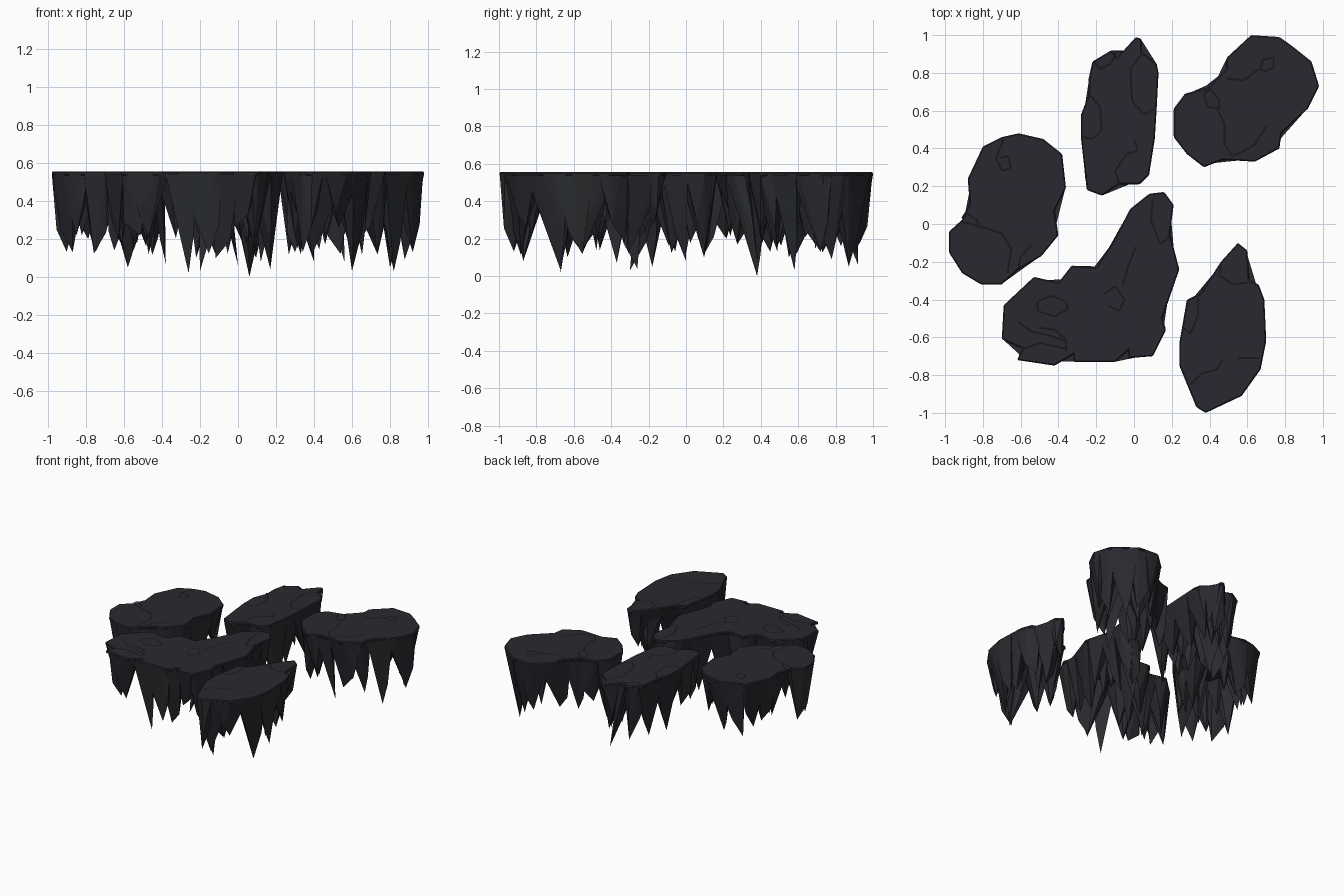
import bpy, bmesh, random, math
from mathutils import Vector

if "Cube" in bpy.data.objects:
    bpy.data.objects.remove(bpy.data.objects["Cube"])

random.seed(5)
TOP = 0.555


def material(name, rgb):
    m = bpy.data.materials.new(name)
    m.diffuse_color = (*rgb, 1)
    m.use_nodes = True
    m.node_tree.nodes["Principled BSDF"].inputs["Base Color"].default_value = m.diffuse_color
    return m


STONE = material("dark stone", (0.022, 0.022, 0.029))
GREY = material("grey stone", (0.024, 0.025, 0.029))
CRACK = material("crack shadow", (0.009, 0.009, 0.011))


def make_object(name, bm, mats):
    bmesh.ops.recalc_face_normals(bm, faces=bm.faces)
    me = bpy.data.meshes.new(name)
    bm.to_mesh(me)
    bm.free()
    for m in mats:
        me.materials.append(m)
    ob = bpy.data.objects.new(name, me)
    bpy.context.collection.objects.link(ob)
    return ob


def walker(pts):
    """Returns perimeter length and a function giving the outline point at a distance."""
    seg = [(pts[i], pts[(i + 1) % len(pts)]) for i in range(len(pts))]
    total = sum((b - a).length for a, b in seg)

    def at(s):
        s %= total
        for a, b in seg:
            d = (b - a).length
            if s <= d:
                return a.lerp(b, s / d)
            s -= d
        return pts[0].copy()
    return total, at


def hull(bm, points, mat):
    vs = [bm.verts.new(p) for p in points]
    n0 = set(bm.faces)
    res = bmesh.ops.convex_hull(bm, input=vs)
    junk = {g for k in ("geom_interior", "geom_unused") for g in res[k]
            if isinstance(g, bmesh.types.BMVert)}
    bmesh.ops.delete(bm, geom=list(junk), context='VERTS')
    for f in bm.faces:
        if f not in n0:
            f.material_index = mat


def inside(p, poly):
    hit = False
    for i in range(len(poly)):
        a, b = poly[i - 1], poly[i]
        if (a.y > p.y) != (b.y > p.y) and p.x < (b.x - a.x) * (p.y - a.y) / (b.y - a.y) + a.x:
            hit = not hit
    return hit


def island(name, outline, long_tips, cracks):
    pts = [Vector(p) for p in outline][::-1]      # counter-clockwise
    # thin cap slab with a chipped edge
    bm = bmesh.new()
    face = bm.faces.new([bm.verts.new((p.x, p.y, TOP)) for p in pts])
    ext = bmesh.ops.extrude_face_region(bm, geom=[face])
    for g in ext["geom"]:
        if isinstance(g, bmesh.types.BMVert):
            g.co.z -= 0.022
    cap = make_object(name + "_cap", bm, [STONE])
    bev = cap.modifiers.new("chipped edge", 'BEVEL')
    bev.width, bev.segments = 0.006, 1

    # large hanging spikes round the rim
    bm = bmesh.new()
    total, at = walker(pts)
    count = round(total / 0.15)
    used = set()
    for i in range(count):
        s = total * (i + random.uniform(-0.15, 0.15)) / count
        w = random.uniform(0.10, 0.13)
        # narrower where the outline bends inward
        for _ in range(6):
            a, b, m = at(s - w), at(s + w), at(s)
            t = (b - a).normalized()
            n = Vector((-t.y, t.x))
            if inside((a + b) / 2 + n * 0.012, pts):
                break
            w *= 0.82
        tip = m + n * random.uniform(0.04, 0.10) + t * random.uniform(-0.06, 0.06)
        tz = random.choice((0.11, 0.14, 0.17, 0.21, 0.27)) + random.uniform(-0.02, 0.02)
        for k, (x, y, z) in enumerate(long_tips):
            if k not in used and (Vector((x, y)) - m).length < 0.14:
                tip, tz = Vector((x, y)), z
                used.add(k)
                break
        depth = random.uniform(0.13, 0.2)
        ring = [a, at(s - w / 2), m, at(s + w / 2), b]
        back = [p for p in (a + n * depth * 0.6 + t * 0.03, m + n * depth,
                            b + n * depth * 0.6 - t * 0.03) if inside(p, pts)]
        P = [(*p, TOP - 0.014) for p in ring] + [(*p, TOP - 0.024) for p in back]
        # one broken shoulder
        q = m.lerp(tip, 0.6) + t * random.choice((-1, 1)) * w * random.uniform(0.35, 0.6)
        P.append((*q, tz + (TOP - tz) * random.uniform(0.2, 0.4)))
        P.append((*tip, tz))
        hull(bm, P, random.choice((0, 0, 1)))

    # a few inner spikes under the slab
    inner = count // 3
    for i in range(inner):
        s = total * (i + 0.5) / inner
        a, b = at(s - 0.1), at(s + 0.1)
        t = (b - a).normalized()
        c = at(s) + Vector((-t.y, t.x)) * random.uniform(0.12, 0.18)
        if not inside(c, pts):
            continue
        P = []
        for k in range(5):
            r, ang = random.uniform(0.07, 0.11), k * math.tau / 5 + i
            p = c + Vector((math.cos(ang), math.sin(ang))) * r
            P.append((*(p if inside(p, pts) else c), TOP - 0.024 - 0.001 * k))
        P.append((c.x, c.y, random.uniform(0.16, 0.32)))
        hull(bm, P, 0)
    make_object(name + "_spikes", bm, [STONE, GREY])

    # cracks in the top, as thin strips
    bm = bmesh.new()
    for line in cracks:
        line = [Vector(p) for p in line]
        for a, b in zip(line, line[1:]):
            d = (b - a).normalized()
            n = Vector((-d.y, d.x)) * 0.005
            bm.faces.new([bm.verts.new((p.x, p.y, TOP + 0.001))
                          for p in (a - n, b - n, b + n, a + n)])
    make_object(name + "_cracks", bm, [CRACK])


island("back_rock",
       [(.01, .99), (.04, .98), (.04, .91), (.12, .85), (.13, .8), (.12, .61), (.11, .45),
        (.08, .26), (.03, .21), (-.08, .21), (-.17, .15), (-.25, .18), (-.28, .45),
        (-.28, .58), (-.24, .68), (-.24, .77), (-.22, .86), (-.12, .92), (-.09, .88)],
       [(.06, .38, 0), (-.22, .55, .1), (0, .92, .06), (.08, .72, .13)],
       [[(.04, .9), (-.02, .82), (-.01, .65), (.05, .58), (.11, .61)],
        [(-.24, .69), (-.18, .62), (-.17, .5), (-.22, .45), (-.27, .46)],
        [(-.21, .86), (-.18, .82), (-.12, .85), (-.1, .9)],
        [(-.08, .22), (-.1, .28), (-.04, .37), (.02, .39), (0, .45)]])

island("back_right_rock",
       [(.62, 1), (.77, .99), (.84, .94), (.94, .86), (.98, .73), (.92, .61), (.78, .48),
        (.77, .40), (.64, .33), (.47, .34), (.37, .30), (.28, .37), (.21, .46), (.21, .61),
        (.27, .69), (.39, .72), (.49, .82), (.49, .88)],
       [(.82, .58, .03), (.8, .87, .05), (.56, .38, .08), (.3, .45, .13), (.92, .72, .13)],
       [[(.4, .72), (.45, .66), (.45, .61), (.39, .62), (.37, .69), (.4, .71)],
        [(.44, .61), (.48, .53), (.48, .42), (.52, .36)],
        [(.49, .77), (.58, .76), (.66, .82), (.7, .81), (.74, .83), (.74, .88), (.68, .87), (.67, .82)],
        [(.52, .36), (.57, .38), (.64, .42), (.7, .52)]])

island("left_rock",
       [(-.61, .48), (-.48, .45), (-.38, .37), (-.36, .19), (-.42, .07), (-.40, -.06),
        (-.49, -.17), (-.61, -.24), (-.70, -.32), (-.81, -.32), (-.91, -.26), (-.98, -.15),
        (-.98, -.04), (-.91, .02), (-.87, .11), (-.88, .24), (-.80, .41), (-.70, .46)],
       [(-.58, -.18, .05), (-.87, -.2, .13), (-.47, 0, .12), (-.75, .38, .13)],
       [[(-.69, .45), (-.73, .35), (-.7, .28), (-.65, .3), (-.67, .36), (-.71, .35)],
        [(-.91, .01), (-.86, 0), (-.79, -.02), (-.7, -.05), (-.65, -.13), (-.67, -.26)],
        [(-.91, .03), (-.89, .06), (-.83, .02), (-.82, -.02)],
        [(-.61, -.23), (-.6, -.17), (-.54, -.11)]])

island("front_rock",
       [(.08, .16), (.16, .17), (.21, .10), (.19, -.05), (.24, -.24), (.15, -.50), (.17, -.56),
        (.10, -.70), (-.03, -.71), (-.03, -.67), (-.10, -.73), (-.32, -.73), (-.32, -.69),
        (-.42, -.75), (-.62, -.72), (-.59, -.66), (-.70, -.61), (-.69, -.43), (-.53, -.28),
        (-.40, -.31), (-.33, -.22), (-.20, -.23), (-.12, -.11), (-.02, .08)],
       [(-.26, -.67, .02), (.17, -.26, .04), (-.38, -.37, .07), (.12, 0, .08), (-.2, -.3, .03)],
       [[(.1, .13), (.09, .02), (.14, -.11), (.19, -.06)],
        [(-.51, -.41), (-.44, -.38), (-.36, -.41), (-.35, -.45), (-.42, -.49), (-.51, -.46), (-.51, -.41)],
        [(-.61, -.52), (-.54, -.57), (-.45, -.59), (-.36, -.62), (-.36, -.67)],
        [(-.5, -.55), (-.42, -.56), (-.36, -.61)],
        [(-.58, -.66), (-.5, -.63), (-.36, -.66)],
        [(-.16, -.37), (-.1, -.33), (-.05, -.4), (-.08, -.46), (-.14, -.43)],
        [(.01, -.12), (-.03, -.22), (-.06, -.33)]])

island("front_right_rock",
       [(.55, -.10), (.60, -.14), (.61, -.30), (.66, -.32), (.69, -.40), (.70, -.62),
        (.67, -.77), (.57, -.91), (.38, -1), (.33, -.97), (.24, -.75), (.24, -.63),
        (.28, -.40), (.35, -.37), (.46, -.20)],
       [(.4, -.87, .08), (.34, -.92, .13), (.6, -.67, .03), (.3, -.55, .13), (.54, -.31, .12)],
       [[(.46, -.22), (.45, -.27), (.52, -.32), (.6, -.31)],
        [(.34, -.39), (.34, -.48), (.3, -.58), (.26, -.55)],
        [(.3, -.85), (.36, -.79), (.44, -.77), (.47, -.72)],
        [(.55, -.71), (.66, -.71)]])
